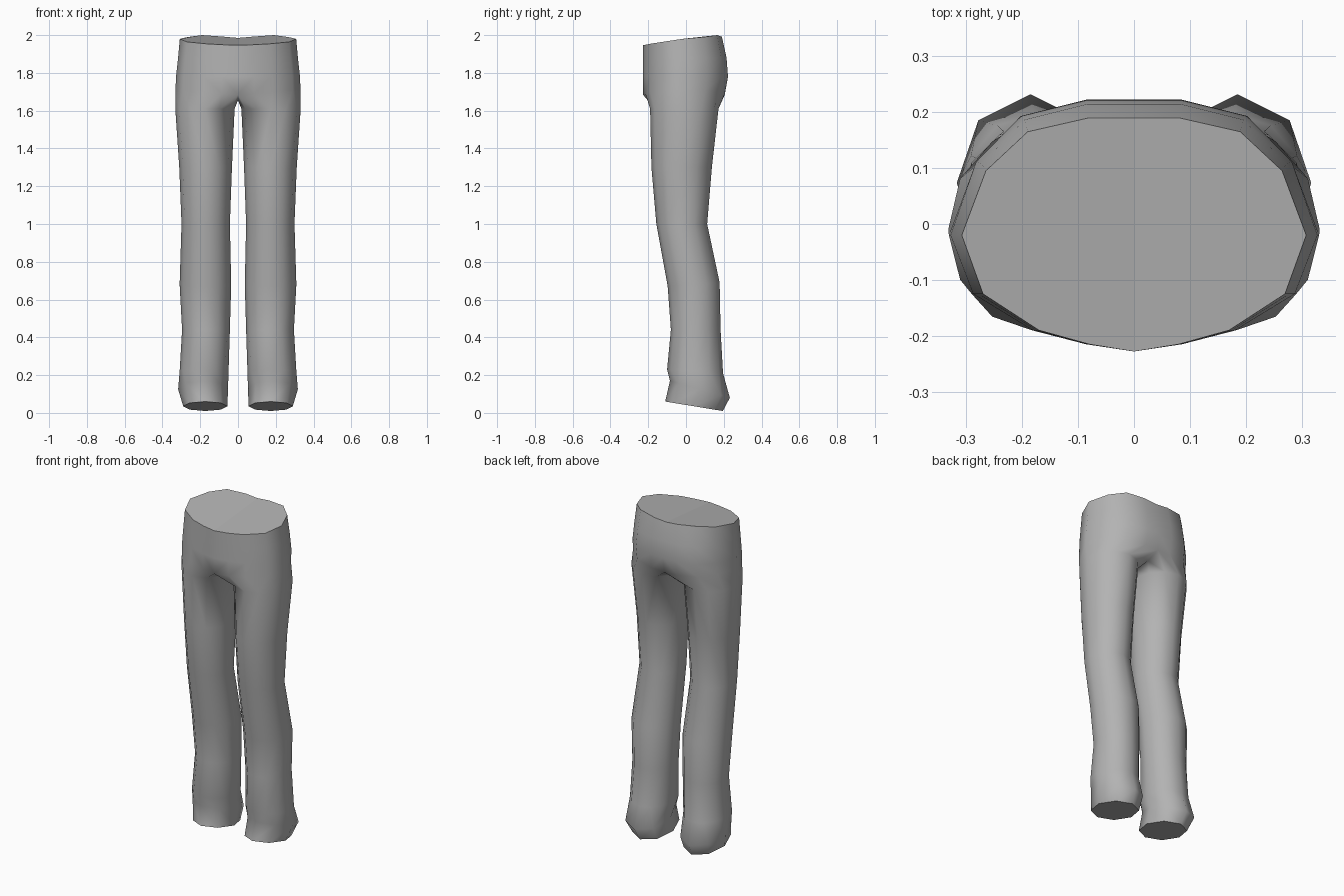
import bpy, bmesh, math

if "Cube" in bpy.data.objects:
    bpy.data.objects.remove(bpy.data.objects["Cube"])

cloth = bpy.data.materials.new("grey cloth")
cloth.diffuse_color = (0.45, 0.45, 0.45, 1)
cloth.use_nodes = True
cloth.node_tree.nodes["Principled BSDF"].inputs["Base Color"].default_value = cloth.diffuse_color

bm = bmesh.new()

# Half waist outline, from front centre round the side to back centre
WAIST = [(0, -.228), (.08, -.215), (.17, -.19), (.27, -.125), (.308, -.02),
         (.265, .095), (.19, .165), (.08, .19), (0, .19)]


def waist_row(sx, sback, heights):
    """Scaled copy of the waist outline; heights run front to back."""
    row = []
    for (x, y), z in zip(WAIST, heights):
        row.append(bm.verts.new((x * sx, y * (sback if y > 0 else 1), z)))
    return row


def leg_ring(zf, zb, yf, yb, xi, xo, corners=12):
    """Closed ring tilted from front height zf to back height zb."""
    ring = []
    for k in range(12):
        a = math.radians(-120 + 30 * k)
        if corners == 8:                      # snap on to an octagon
            a = round(a / (math.pi / 4) + 1e-4) * math.pi / 4
        c, s = math.cos(a), math.sin(a)
        ring.append(bm.verts.new(((xi + xo) / 2 + (xo - xi) / 2 * c,
                                  (yf + yb) / 2 + (yb - yf) / 2 * s,
                                  (zf + zb) / 2 + (zb - zf) / 2 * s)))
    return ring


def bridge(upper, lower, closed):
    n = len(upper)
    for i in range(n if closed else n - 1):
        j = (i + 1) % n
        bm.faces.new((lower[i], lower[j], upper[j], upper[i]))


# Pelvis: rim, hips and seat
rows = [
    waist_row(1.0, 1.0, [1.947, 1.949, 1.954, 1.964, 1.98, 1.99, 2.0, 1.992, 1.985]),
    waist_row(1.03, 1.13, [1.88] * 9),
    waist_row(1.065, 1.17, [1.78] * 9),
    waist_row(1.075, 1.08, [1.685, 1.69, 1.70, 1.71, 1.71, 1.71, 1.70, 1.69, 1.685]),
]
for a, b in zip(rows, rows[1:]):
    bridge(a, b, False)

# Crotch strip on the centre line
crotch = [bm.verts.new((0, y, 1.655)) for y in (.12, 0, -.12)]

# Leg: thigh, knee, calf, hem
rings = [rows[-1] + crotch,
         leg_ring(1.61, 1.61, -.19, .172, .018, .332),
         leg_ring(1.30, 1.30, -.183, .137, .032, .311),
         leg_ring(1.00, 1.00, -.157, .112, .043, .299),
         leg_ring(.67, .69, -.097, .178, .036, .309),
         leg_ring(.44, .44, -.08, .183, .043, .296),
         leg_ring(.23, .21, -.10, .196, .05, .309),
         leg_ring(.17, .08, -.085, .232, .053, .317, 8),
         leg_ring(.06, .01, -.11, .195, .056, .29, 8)]
for a, b in zip(rings, rings[1:]):
    bridge(a, b, True)

# Caps at the waist and the hem
caps = [bm.faces.new(rows[0]), bm.faces.new(rings[-1][::-1])]
bmesh.ops.remove_doubles(bm, verts=bm.verts, dist=.0005)
for f in bm.faces:
    f.smooth = True
# Crisp edge round each cap
for e in bm.edges:
    ends = [v.co for v in e.verts]
    rim = all(c.z > 1.93 for c in ends)
    hem = all(c.z < .065 for c in ends)
    if rim or hem:
        e.smooth = False

mesh = bpy.data.meshes.new("trousers")
bm.to_mesh(mesh)
bm.free()
mesh.materials.append(cloth)
trousers = bpy.data.objects.new("trousers", mesh)
bpy.context.collection.objects.link(trousers)

# Other half
mirror = trousers.modifiers.new("mirror", 'MIRROR')
mirror.use_axis[0] = True
mirror.use_clip = True
mirror.merge_threshold = .001
